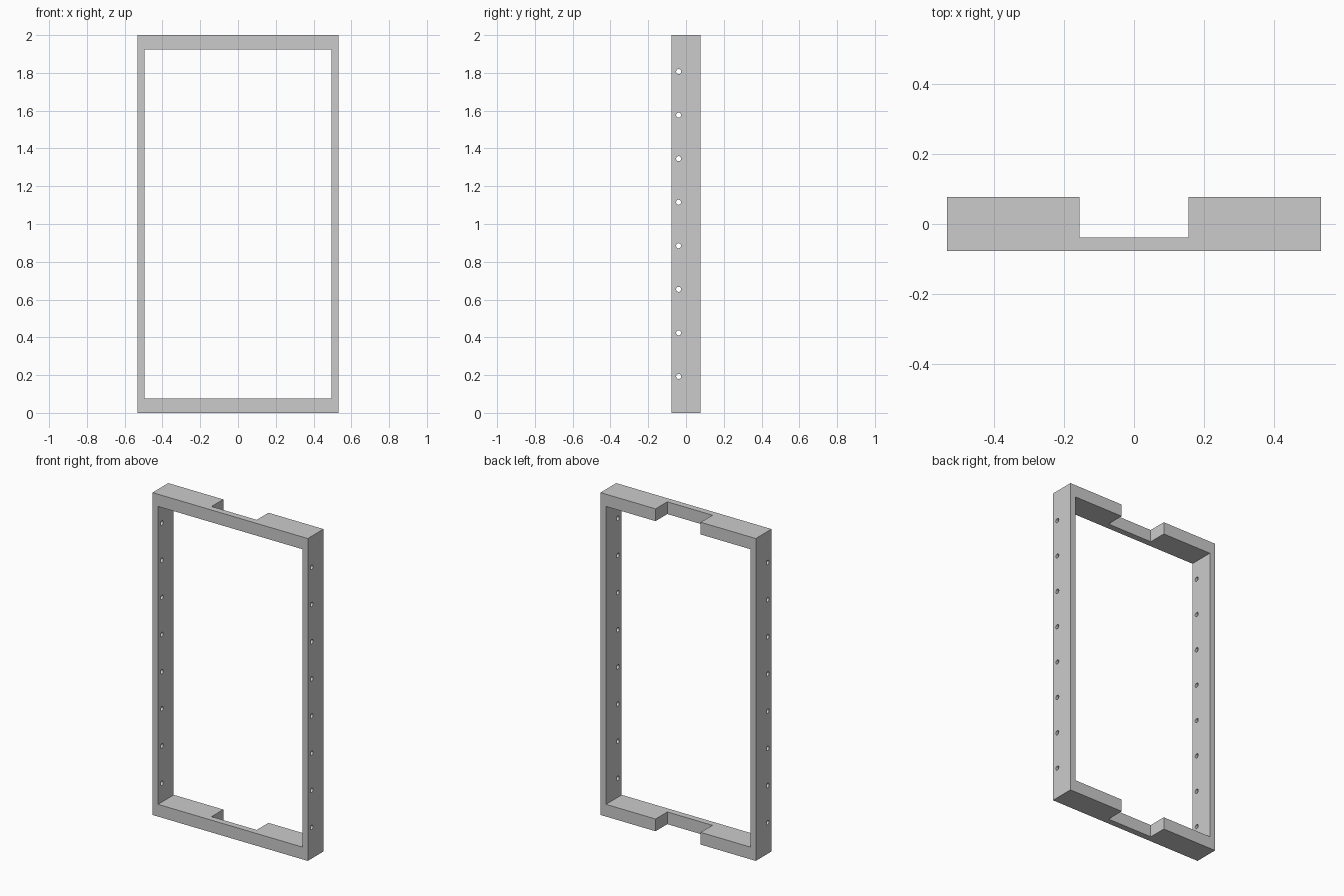
import bpy, bmesh, math
from mathutils import Matrix, Vector

if "Cube" in bpy.data.objects:
    bpy.data.objects.remove(bpy.data.objects["Cube"])

W, D, H = 1.066, 0.154, 2.0       # overall frame size
POST, RAIL = 0.038, 0.076         # side post and rail thickness
NOTCH_HALF, NOTCH_Y = 0.155, -0.038
HOLES, HOLE_Y, HOLE_R, HOLE_STEP = 8, -0.039, 0.0135, 0.2305


def add_box(bm, lo, hi):
    lo, hi = Vector(lo), Vector(hi)
    m = Matrix.Translation((lo + hi) / 2) @ Matrix.Diagonal((*(hi - lo), 1))
    bmesh.ops.create_cube(bm, size=1, matrix=m)


def make_object(name, bm):
    mesh = bpy.data.meshes.new(name)
    bm.to_mesh(mesh)
    bm.free()
    obj = bpy.data.objects.new(name, mesh)
    bpy.context.collection.objects.link(obj)
    return obj


def cut(target, bm, name):
    cutter = make_object(name, bm)
    cutter.hide_render = True
    mod = target.modifiers.new(name, 'BOOLEAN')
    mod.operation = 'DIFFERENCE'
    mod.solver = 'EXACT'
    mod.object = cutter
    bpy.context.view_layer.objects.active = target
    bpy.ops.object.modifier_apply(modifier=name)
    bpy.data.objects.remove(cutter)


# Solid block for the rectangular frame
bm = bmesh.new()
add_box(bm, (-W / 2, -D / 2, 0), (W / 2, D / 2, H))
frame = make_object("frame", bm)

# Main opening between posts and rails
bm = bmesh.new()
add_box(bm, (-W / 2 + POST, -D, RAIL), (W / 2 - POST, D, H - RAIL))
cut(frame, bm, "opening_cutter")

# Notch through the back of both rails
bm = bmesh.new()
add_box(bm, (-NOTCH_HALF, NOTCH_Y, -0.1), (NOTCH_HALF, D, H + 0.1))
cut(frame, bm, "notch_cutter")

# Row of round holes through both posts
bm = bmesh.new()
for i in range(HOLES):
    z = H / 2 + (i - (HOLES - 1) / 2) * HOLE_STEP
    m = Matrix.Translation((0, HOLE_Y, z)) @ Matrix.Rotation(math.pi / 2, 4, 'Y')
    bmesh.ops.create_cone(bm, cap_ends=True, segments=24, radius1=HOLE_R,
                          radius2=HOLE_R, depth=W + 0.2, matrix=m)
cut(frame, bm, "hole_cutter")

# Flat faces with smooth hole walls
bpy.ops.object.select_all(action='DESELECT')
frame.select_set(True)
bpy.context.view_layer.objects.active = frame
bpy.ops.object.shade_smooth_by_angle(angle=math.radians(30))
